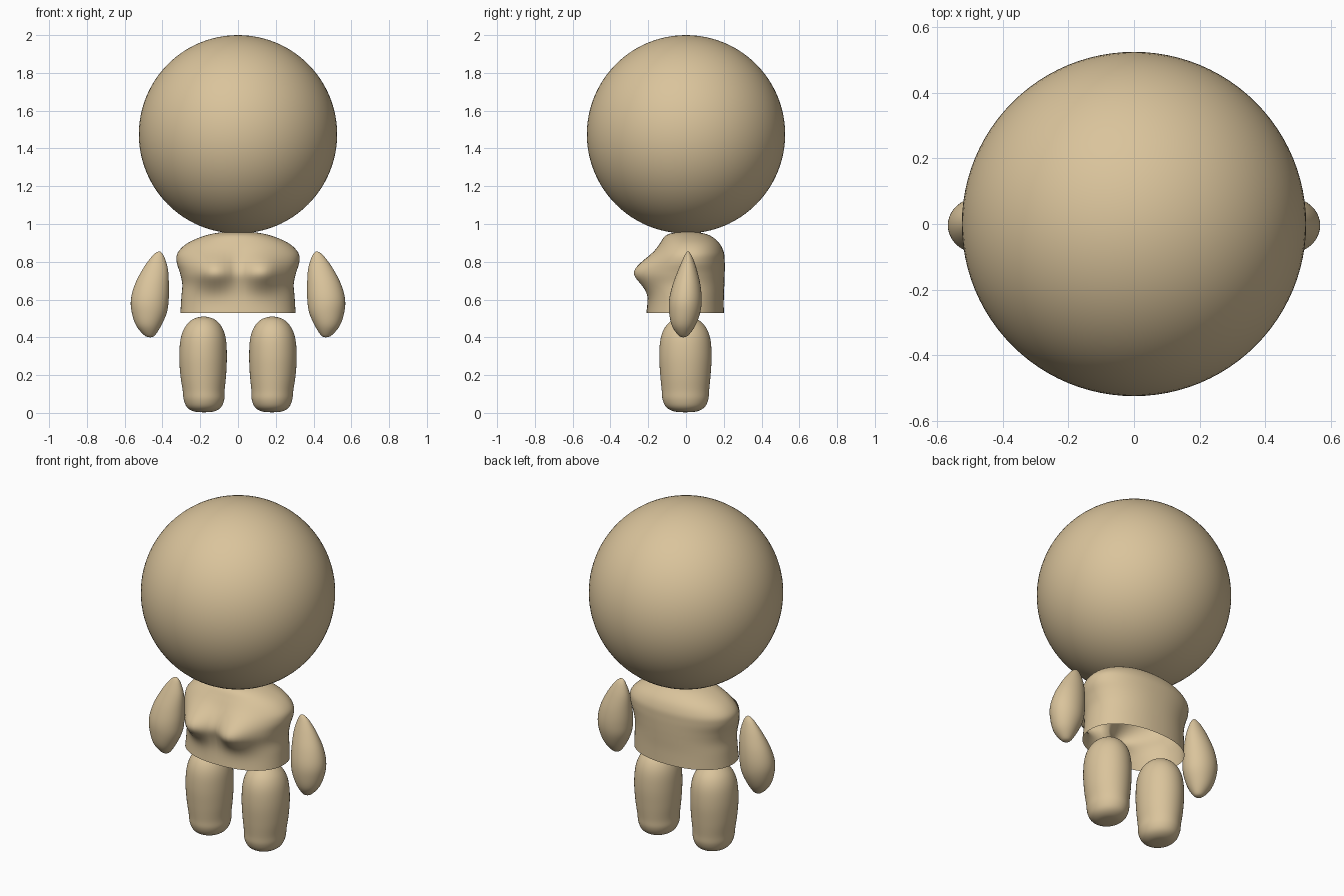
import bpy, bmesh, math

cube = bpy.data.objects.get("Cube")
if cube:
    bpy.data.objects.remove(cube, do_unlink=True)

# One warm sand colour for the whole figure
SAND = (0.70, 0.55, 0.33, 1)
sand = bpy.data.materials.new("sand")
sand.use_nodes = True
sand.diffuse_color = SAND
sand.node_tree.nodes["Principled BSDF"].inputs["Base Color"].default_value = SAND


def smooth_rows(rows, steps=5):
    """Catmull-Rom interpolation between cross-section rows."""
    out = []
    for i in range(len(rows) - 1):
        a, b = rows[max(i - 1, 0)], rows[i]
        c, d = rows[i + 1], rows[min(i + 2, len(rows) - 1)]
        for s in range(steps):
            t = s / steps
            out.append([q + t / 2 * (r - p + t * (2 * p - 5 * q + 4 * r - w + t * (3 * (q - r) + w - p)))
                        for p, q, r, w in zip(a, b, c, d)])
    return out + [list(rows[-1])]


def finish(name, bm):
    bmesh.ops.recalc_face_normals(bm, faces=bm.faces)
    for f in bm.faces:
        f.smooth = True
    mesh = bpy.data.meshes.new(name)
    bm.to_mesh(mesh)
    bm.free()
    mesh.materials.append(sand)
    obj = bpy.data.objects.new(name, mesh)
    bpy.context.collection.objects.link(obj)


def loft(name, rows, side=1, power=2.0, close_bottom=True, shape=None, n=64):
    """Skin rows of (z, x min, x max, y min, y max), listed from bottom to top."""
    bm = bmesh.new()
    rings = []
    for z, x0, x1, y0, y1 in smooth_rows(rows):
        ring = []
        for k in range(n):
            a = 2 * math.pi * k / n
            c, s = math.cos(a), math.sin(a)
            x = (x0 + x1) / 2 + (x1 - x0) / 2 * math.copysign(abs(c) ** (2 / power), c)
            y = (y0 + y1) / 2 + (y1 - y0) / 2 * math.copysign(abs(s) ** (2 / power), s)
            if shape:
                y += shape(x, z, s)
            ring.append(bm.verts.new((x * side, y, z)))
        rings.append(ring)
    for low, high in zip(rings, rings[1:]):
        for k in range(n):
            j = (k + 1) % n
            bm.faces.new((low[k], low[j], high[j], high[k]))
    bm.faces.new(rings[-1])
    if close_bottom:
        bm.faces.new(rings[0])
    finish(name, bm)


# Head
bm = bmesh.new()
bmesh.ops.create_uvsphere(bm, u_segments=96, v_segments=48, radius=0.525)
bmesh.ops.translate(bm, verts=bm.verts, vec=(0, 0, 1.475))
finish("head", bm)


# Torso: open at the hem, with two soft chest swellings on the front
def chest(x, z, s):
    if s >= 0:
        return 0
    bump = math.exp(-((abs(x) - 0.13) / 0.105) ** 2 - ((z - 0.745) / 0.09) ** 2)
    return -0.095 * bump * min(1, -s * 2)


torso = [(z, -w, w, front, back) for z, w, front, back in (
    (0.53, 0.305, -0.21, 0.20),
    (0.61, 0.30, -0.20, 0.20),
    (0.68, 0.295, -0.195, 0.203),
    (0.74, 0.307, -0.195, 0.205),
    (0.80, 0.325, -0.18, 0.205),
    (0.85, 0.318, -0.16, 0.20),
    (0.90, 0.265, -0.135, 0.175),
    (0.94, 0.17, -0.105, 0.125),
    (0.957, 0.08, -0.05, 0.06),
    (0.96, 0.01, -0.01, 0.01))]
loft("torso", torso, power=2.2, close_bottom=False, shape=chest)

# Arms: tapered, bowed outward
arm = [
    (0.40, 0.463, 0.467, -0.017, -0.013),
    (0.41, 0.44, 0.495, -0.04, 0.012),
    (0.46, 0.408, 0.538, -0.074, 0.048),
    (0.53, 0.377, 0.562, -0.089, 0.075),
    (0.60, 0.367, 0.567, -0.089, 0.083),
    (0.68, 0.366, 0.546, -0.07, 0.076),
    (0.76, 0.371, 0.505, -0.04, 0.057),
    (0.82, 0.388, 0.463, -0.014, 0.036),
    (0.847, 0.403, 0.436, 0, 0.021),
    (0.855, 0.416, 0.419, 0.009, 0.012)]

# Legs: rounded top, slight narrowing above the foot
leg = [(z, cx - r, cx + r, -0.003 - r * d, -0.003 + r * d) for z, r, cx, d in (
    (0.003, 0.004, 0.18, 1.1),
    (0.008, 0.055, 0.18, 1.1),
    (0.03, 0.09, 0.18, 1.12),
    (0.07, 0.107, 0.18, 1.13),
    (0.12, 0.111, 0.182, 1.13),
    (0.20, 0.121, 0.184, 1.1),
    (0.30, 0.126, 0.185, 1.1),
    (0.39, 0.12, 0.184, 1.1),
    (0.45, 0.10, 0.183, 1.1),
    (0.49, 0.066, 0.182, 1.1),
    (0.506, 0.03, 0.182, 1.1),
    (0.51, 0.003, 0.182, 1.1))]

for side, label in ((1, "left"), (-1, "right")):
    loft(label + "_arm", arm, side, n=40)
    loft(label + "_leg", leg, side, n=48)
